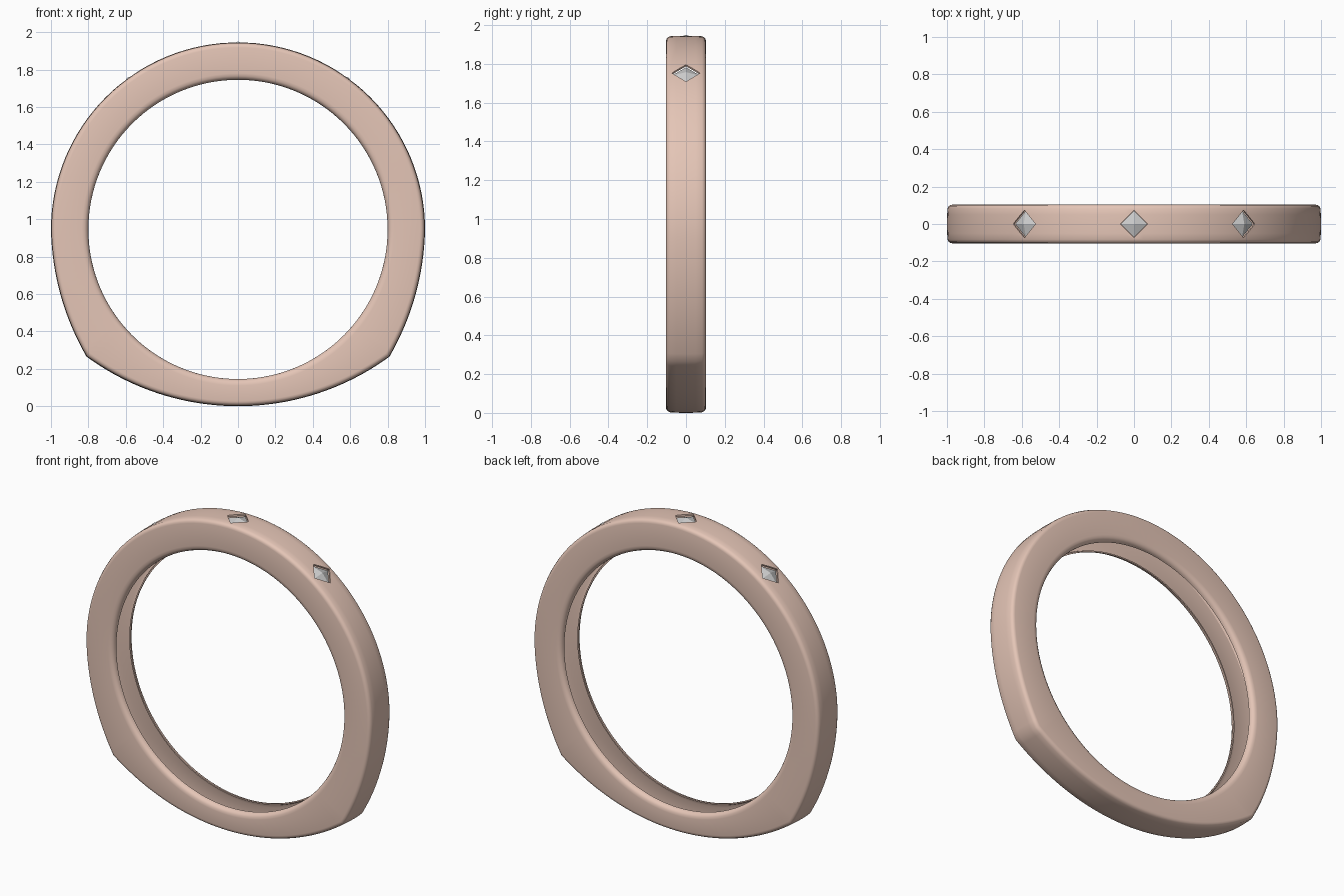
import bpy, bmesh, math
from mathutils import Vector, Matrix

if "Cube" in bpy.data.objects:
    bpy.data.objects.remove(bpy.data.objects["Cube"])

C = Vector((0, 0.945))      # ring centre in the x-z plane
R_IN = 0.8


def arc(a, b, sag, n):
    """Points of a shallow arc from a to b bulging to the right of travel (end left out)."""
    a, b = Vector(a), Vector(b)
    ch = b - a
    nrm = Vector((ch.y, -ch.x)).normalized()
    r = (ch.length ** 2 / 4 + sag ** 2) / (2 * sag)
    centre = (a + b) / 2 + nrm * (sag - r)
    half = math.asin(ch.length / 2 / r)
    out = []
    for i in range(n):
        t = -half + 2 * half * i / n
        out.append(centre + r * (nrm * math.cos(t) + ch.normalized() * math.sin(t)))
    return out


# Outer outline, counter-clockwise: round top, flatter flanks, cornered base
path = [C + Vector((math.cos(math.pi * i / 64), math.sin(math.pi * i / 64))) for i in range(64)]
path += arc((-1, 0.945), (-0.81, 0.265), 0.045, 16)
path += arc((-0.81, 0.265), (0.81, 0.265), 0.265, 40)
path += arc((0.81, 0.265), (1, 0.945), 0.045, 16)

# Half cross-section of the hollow band: (kind, y, offset); o = from outline, i = from bore
half = [('o', 0.05, -0.001), ('o', 0.083, -0.003), ('o', 0.095, -0.009),
        ('o', 0.101, -0.017), ('o', 0.103, -0.027),
        ('i', 0.103, 0.035), ('i', 0.101, 0.02), ('i', 0.093, 0.008),
        ('i', 0.082, 0.002), ('i', 0.07, 0.0),
        ('i', 0.07, 0.008), ('i', 0.086, 0.014), ('i', 0.095, 0.035),
        ('o', 0.095, -0.03), ('o', 0.085, -0.014)]
section = ([('o', 0, 0)] + half + [('o', 0, -0.01)]
           + [(k, -y, d) for k, y, d in reversed(half)])


def material(name, rgb):
    m = bpy.data.materials.new(name)
    m.diffuse_color = (*rgb, 1)
    m.use_nodes = True
    m.node_tree.nodes["Principled BSDF"].inputs["Base Color"].default_value = m.diffuse_color
    return m


def make_object(name, bm, mat=None):
    bmesh.ops.recalc_face_normals(bm, faces=bm.faces)
    me = bpy.data.meshes.new(name)
    bm.to_mesh(me)
    bm.free()
    ob = bpy.data.objects.new(name, me)
    bpy.context.collection.objects.link(ob)
    if mat:
        me.materials.append(mat)
    return ob


# Ring band: section swept around the outline
bm = bmesh.new()
rings = []
n = len(path)
for i, p in enumerate(path):
    d1 = (p - path[i - 1]).normalized()
    d2 = (path[(i + 1) % n] - p).normalized()
    t = (d1 + d2).normalized()
    nrm = Vector((t.y, -t.x)) / max(0.5, t.dot(d1))
    rad = (p - C).normalized()
    ring = []
    for kind, y, d in section:
        q = p + nrm * d if kind == 'o' else C + rad * (R_IN + d)
        ring.append(bm.verts.new((q.x, y, q.y)))
    rings.append(ring)
m = len(section)
for i in range(n):
    a, b = rings[i], rings[(i + 1) % n]
    for j in range(m):
        k = (j + 1) % m
        bm.faces.new((a[j], a[k], b[k], b[j]))
band = make_object("ring_band", bm, material("rose_metal", (0.78, 0.56, 0.47)))


def place(angle, radius):
    """Frame on the outer surface, local z pointing outwards."""
    return (Matrix.Translation((0, 0, C.y)) @ Matrix.Rotation(angle, 4, 'Y')
            @ Matrix.Translation((0, 0, radius)))


def diamond(size, top, bottom, flat):
    """Four-sided stone (two pyramids) or, when flat, a diamond-shaped prism."""
    bm = bmesh.new()
    bmesh.ops.create_cone(bm, cap_ends=True, segments=4, radius1=size,
                          radius2=size if flat else 0, depth=top,
                          matrix=Matrix.Translation((0, 0, top / 2)))
    if not flat:
        bmesh.ops.delete(bm, geom=[f for f in bm.faces if len(f.verts) == 4], context='FACES_ONLY')
        rim = [e for e in bm.edges if e.is_boundary]
        tip = bm.verts.new((0, 0, -bottom))
        for e in rim:
            bm.faces.new((*e.verts, tip))
    # make sure the points lie along x and y
    v = max(bm.verts, key=lambda v: v.co.xy.length).co
    bm.transform(Matrix.Rotation(-math.atan2(v.y, v.x), 4, 'Z'))
    return bm


# Three stones sitting in diamond-shaped openings
for label, deg in (("left", -36), ("top", 0), ("right", 36)):
    bm = diamond(0.074, 0.12, 0, True)
    bm.transform(place(math.radians(deg), 0.94))
    cutter = make_object("cutter_" + label, bm)
    mod = band.modifiers.new("opening", 'BOOLEAN')
    mod.object = cutter
    mod.solver = 'EXACT'
    bpy.context.view_layer.objects.active = band
    bpy.ops.object.modifier_apply(modifier=mod.name)
    bpy.data.objects.remove(cutter)
    bm = diamond(0.072, 0.022, 0.05, False)
    bm.transform(place(math.radians(deg), 0.982))
    make_object("stone_" + label, bm)

bpy.ops.object.select_all(action='DESELECT')
band.select_set(True)
bpy.context.view_layer.objects.active = band
bpy.ops.object.shade_smooth_by_angle(angle=math.radians(32))
